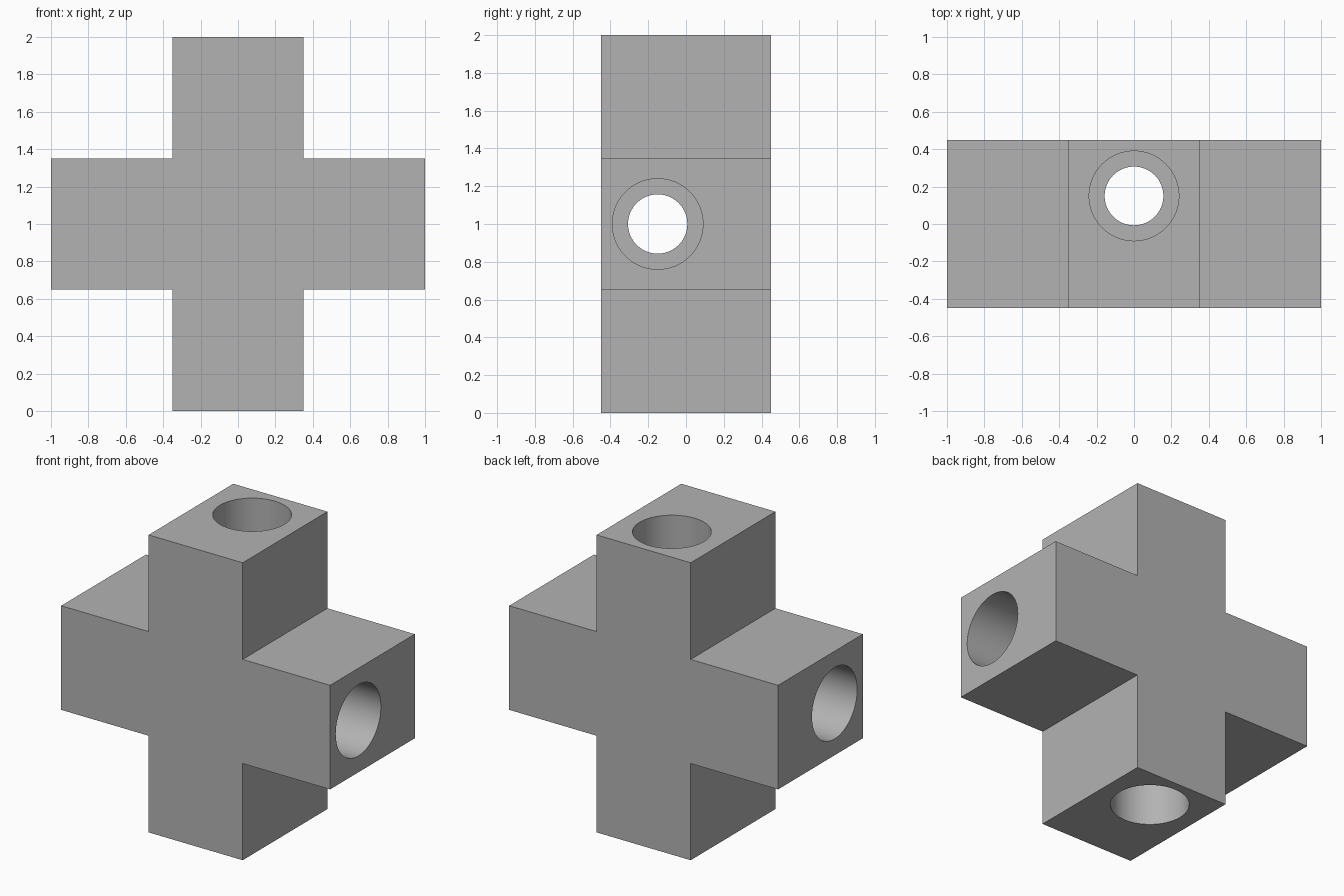
import bpy, bmesh, math
from mathutils import Matrix, Vector

cube = bpy.data.objects.get("Cube")
if cube:
    bpy.data.objects.remove(cube, do_unlink=True)

HALF, ARM, DEPTH, MID = 1.0, 0.35, 0.45, 1.0
BORE_R, POCKET_R, POCKET_INNER, OFFSET = 0.157, 0.24, 0.25, 0.15

grey = bpy.data.materials.new("plain grey")
grey.use_nodes = True
colour = (0.45, 0.45, 0.45, 1)
grey.diffuse_color = colour
grey.node_tree.nodes["Principled BSDF"].inputs["Base Color"].default_value = colour


def make_object(name, bm):
    bmesh.ops.recalc_face_normals(bm, faces=bm.faces)
    mesh = bpy.data.meshes.new(name)
    bm.to_mesh(mesh)
    bm.free()
    mesh.materials.append(grey)
    obj = bpy.data.objects.new(name, mesh)
    bpy.context.collection.objects.link(obj)
    return obj


# Cross-shaped block, extruded from front to back
bm = bmesh.new()
quarter = [(HALF, ARM), (ARM, ARM), (ARM, HALF)]
outline = []
for turn in range(4):
    spin = Matrix.Rotation(turn * math.pi / 2, 2)
    outline += [spin @ Vector(p) for p in quarter]
face = bm.faces.new([bm.verts.new((p.x, -DEPTH, p.y + MID)) for p in outline])
side = bmesh.ops.extrude_face_region(bm, geom=[face])
moved = [v for v in side["geom"] if isinstance(v, bmesh.types.BMVert)]
bmesh.ops.translate(bm, verts=moved, vec=(0, 2 * DEPTH, 0))
block = make_object("cross_block", bm)


# Stepped bore: a wide pocket at each end, a narrow hole between
def stepped_bore(name, y, along_x):
    end = HALF + 0.1
    profile = [(0, -end), (POCKET_R, -end), (POCKET_R, -POCKET_INNER),
               (BORE_R, -POCKET_INNER), (BORE_R, POCKET_INNER),
               (POCKET_R, POCKET_INNER), (POCKET_R, end), (0, end)]
    bm = bmesh.new()
    verts = [bm.verts.new((r, 0, h)) for r, h in profile]
    edges = [bm.edges.new(pair) for pair in zip(verts, verts[1:])]
    bmesh.ops.spin(bm, geom=verts + edges, cent=(0, 0, 0), axis=(0, 0, 1),
                   angle=2 * math.pi, steps=64)
    bmesh.ops.remove_doubles(bm, verts=bm.verts, dist=0.0001)
    if along_x:
        bm.transform(Matrix.Rotation(math.pi / 2, 4, 'Y'))
    bm.transform(Matrix.Translation((0, y, MID)))
    cutter = make_object(name, bm)
    cutter.hide_render = True
    cutter.hide_viewport = True
    cut = block.modifiers.new(name, 'BOOLEAN')
    cut.operation = 'DIFFERENCE'
    cut.solver = 'EXACT'
    cut.object = cutter
    return cutter


cutters = [stepped_bore("sideways_bore_cutter", -OFFSET, True),
           stepped_bore("upright_bore_cutter", OFFSET, False)]

# Apply the cuts, then drop the cutters
bpy.context.view_layer.update()
result = bpy.data.meshes.new_from_object(
    block.evaluated_get(bpy.context.evaluated_depsgraph_get()))
block.modifiers.clear()
block.data = result
for cutter in cutters:
    bpy.data.objects.remove(cutter, do_unlink=True)

# Smooth bore walls with sharp rims
bpy.ops.object.select_all(action='DESELECT')
block.select_set(True)
bpy.context.view_layer.objects.active = block
bpy.ops.object.shade_smooth_by_angle(angle=math.radians(30))
